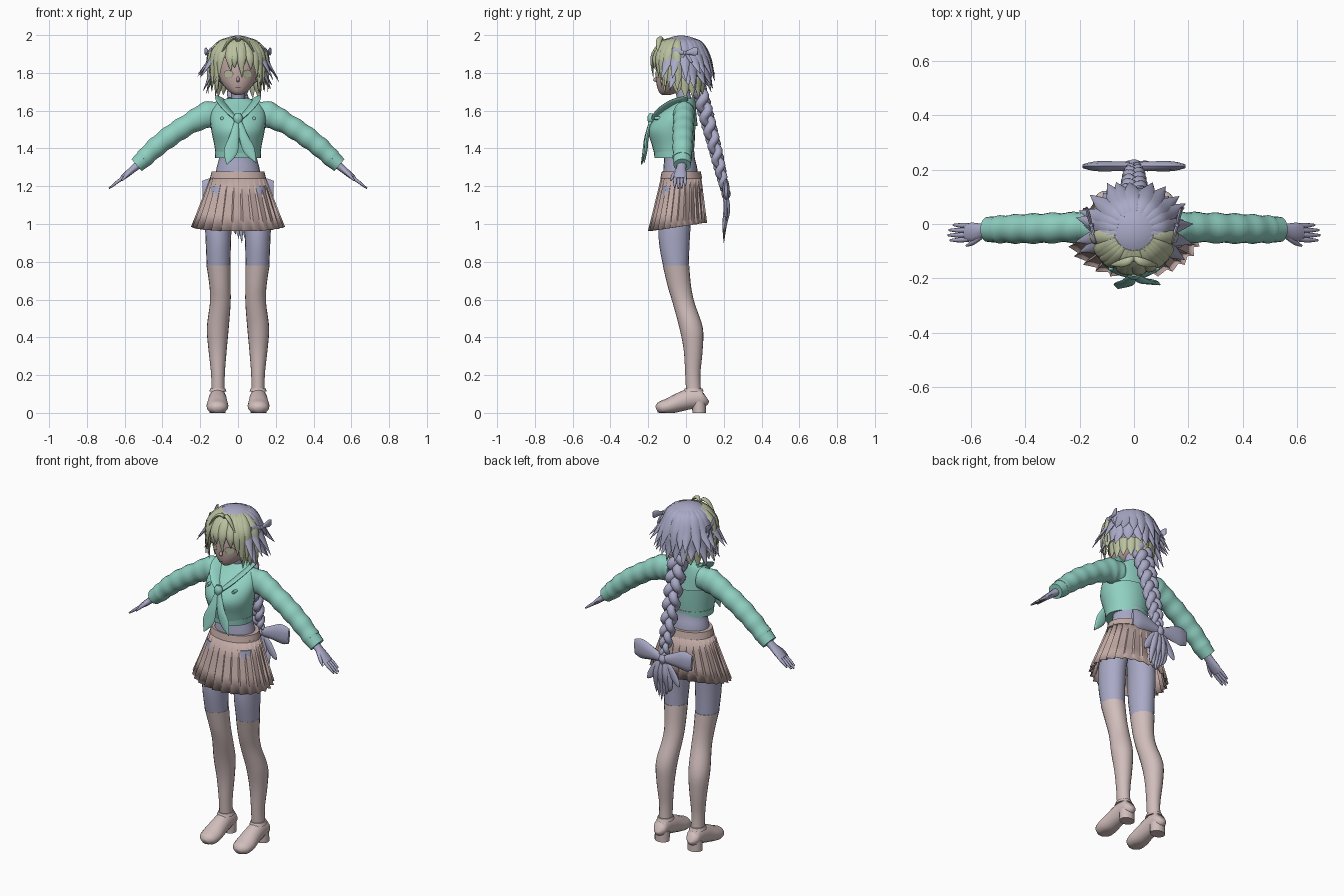
import bpy, bmesh, random
from math import sin, cos, pi, radians, sqrt
from mathutils import Vector

random.seed(4)
if "Cube" in bpy.data.objects:
    bpy.data.objects.remove(bpy.data.objects["Cube"])


def material(name, rgb):
    m = bpy.data.materials.new(name)
    m.use_nodes = True
    col = [(c / 255) ** 2.2 for c in rgb] + [1]
    m.diffuse_color = col
    m.node_tree.nodes["Principled BSDF"].inputs["Base Color"].default_value = col
    return m


LAV = material("lavender", (168, 168, 198))
GREEN = material("pale green", (184, 191, 157))
TEAL = material("teal", (143, 207, 193))
ROSE = material("dusty rose", (192, 168, 163))
PALE = material("pale rose", (207, 188, 186))
DARK = material("grey rose", (128, 112, 118))


def finish(name, bm, *mats, angle=50):
    bmesh.ops.recalc_face_normals(bm, faces=bm.faces)
    me = bpy.data.meshes.new(name)
    bm.to_mesh(me)
    bm.free()
    for m in mats:
        me.materials.append(m)
    me.shade_smooth()
    me.set_sharp_from_angle(angle=radians(angle))
    ob = bpy.data.objects.new(name, me)
    bpy.context.collection.objects.link(ob)
    return ob


def resample(keys, sub):
    """Smooth curve through (x, y, z, width, depth) keys."""
    k = [keys[0]] + list(keys) + [keys[-1]]
    out = []
    for i in range(1, len(k) - 2):
        for j in range(sub):
            t = j / sub
            out.append([0.5 * (2 * b + (c - a) * t + (2 * a - 5 * b + 4 * c - d) * t * t
                        + (3 * b - a - 3 * c + d) * t ** 3)
                        for a, b, c, d in zip(*k[i - 1:i + 3])])
    return out + [list(keys[-1])]


def tube(name, keys, mat, side=(1, 0, 0), n=12, sub=4, level=False, wave=0, floor=False, caps=True):
    """Elliptical section swept along a smooth path; side is the width direction."""
    pts = resample(keys, sub)
    bm = bmesh.new()
    rings = []
    for i, p in enumerate(pts):
        c = Vector(p[:3])
        t = Vector(pts[min(i + 1, len(pts) - 1)][:3]) - Vector(pts[max(i - 1, 0)][:3])
        t = Vector((0, 0, 1)) if level else t.normalized()
        u = Vector(side)
        u = (u - t * u.dot(t)).normalized()
        v = t.cross(u)
        f = 1 + wave * sin(i * 1.35)
        ring = []
        for j in range(n):
            a = 2 * pi * j / n
            q = c + u * max(p[3], .001) * f * cos(a) + v * max(p[4], .001) * f * sin(a)
            if floor:
                q.z = max(q.z, 0)
            ring.append(bm.verts.new(q))
        rings.append(ring)
    for r, s in zip(rings, rings[1:]):
        for j in range(n):
            bm.faces.new((r[j], r[(j + 1) % n], s[(j + 1) % n], s[j]))
    if caps:
        bm.faces.new(rings[0])
        bm.faces.new(rings[-1])
    return finish(name, bm, mat)


def flip(keys, s):
    return [(k[0] * s,) + tuple(k[1:]) for k in keys]


# Torso, neck and blouse
tube("midriff", [(0, -.03, 1.18, .13, .095), (0, -.03, 1.29, .115, .09), (0, -.035, 1.36, .1, .08),
     (0, -.04, 1.46, .11, .08)], LAV, n=24, level=True)
tube("neck", [(0, -.005, 1.58, .045, .045), (0, -.01, 1.66, .036, .038), (0, -.03, 1.75, .038, .04)], LAV, level=True)
tube("blouse", [(0, -.062, 1.35, .116, .1), (0, -.068, 1.42, .126, .113), (0, -.075, 1.5, .142, .124),
     (0, -.052, 1.575, .146, .1), (0, -.018, 1.635, .12, .062), (0, -.003, 1.665, .06, .046)], TEAL, n=28, level=True)
tube("blouse_hem", [(0, -.062, 1.35, .121, .105), (0, -.062, 1.385, .123, .108)], TEAL, n=28, sub=1, level=True)

# Sailor collar: back flap wrapped over the shoulders, and front lapels
bm = bmesh.new()
grid = []
for z, cy, w, d in ((1.52, -.07, .155, .132), (1.575, -.052, .153, .108), (1.635, -.018, .127, .069), (1.67, -.003, .064, .05)):
    grid.append([bm.verts.new((w * cos(a), cy + d * sin(a), z)) for a in (radians(35 + 10 * i) for i in range(12))])
for r, s in zip(grid, grid[1:]):
    for j in range(11):
        bm.faces.new((r[j], r[j + 1], s[j + 1], s[j]))
finish("collar_back", bm, TEAL)
for s, tag in ((1, "left"), (-1, "right")):
    tube(tag + "_lapel", flip([(.085, .01, 1.66, .04, .009), (.085, -.07, 1.64, .038, .009),
         (.05, -.14, 1.595, .03, .009), (.005, -.178, 1.55, .012, .009)], s), TEAL, side=(s, 0, .6))
    tube(tag + "_button", flip([(.085, -.168, 1.56, .009, .009), (.085, -.135, 1.56, .009, .009)], s), TEAL, n=8, sub=1)
tube("tie_knot", [(0, -.18, 1.585, .014, .012), (0, -.185, 1.56, .026, .02), (0, -.185, 1.53, .014, .012)], TEAL)
tube("right_tie_tail", [(-.005, -.185, 1.55, .012, .008), (-.02, -.21, 1.46, .026, .01),
     (-.04, -.222, 1.38, .036, .009), (-.06, -.236, 1.315, .002, .003)], TEAL)
tube("left_tie_tail", [(.005, -.185, 1.55, .012, .008), (.03, -.207, 1.46, .024, .01),
     (.06, -.213, 1.39, .03, .009), (.095, -.222, 1.325, .002, .003)], TEAL)

# Pleated skirt
bm = bmesh.new()
rows = []
PLEATS = 26
for t in (0, .35, .7, 1):
    row = []
    for i in range(PLEATS):
        for frac, push in ((0, .035), (.82, -.035)):
            a = 2 * pi * (i + frac) / PLEATS
            r = 1 + push * (.3 + t)
            bottom = .985 + .022 * sin(a)
            row.append(bm.verts.new(((.143 + .095 * t) * r * cos(a), -.025 - .02 * t + (.105 + .046 * t) * r * sin(a),
                                     1.255 + (bottom - 1.255) * t)))
    rows.append(row)
for r, s in zip(rows, rows[1:]):
    for j in range(len(r)):
        k = (j + 1) % len(r)
        bm.faces.new((r[j], r[k], s[k], s[j]))
skirt = finish("skirt", bm, ROSE, angle=25)
skirt.modifiers.new("cloth", "SOLIDIFY").thickness = .004
tube("waistband", [(0, -.025, 1.24, .149, .111), (0, -.025, 1.278, .14, .103)], ROSE, n=32, sub=1, level=True)

# Limbs
for s, tag in ((1, "left"), (-1, "right")):
    tube(tag + "_thigh", flip([(.08, -.04, 1.2, .075, .085), (.102, -.058, 1.02, .071, .085), (.104, -.062, .9, .067, .081),
         (.103, -.053, .77, .062, .067)], s), LAV, n=20, level=True)
    tube(tag + "_stocking", flip([(.103, -.053, .78, .064, .07), (.095, -.035, .67, .056, .062), (.094, -.012, .58, .055, .058),
         (.107, .027, .45, .058, .062), (.108, .038, .33, .048, .05), (.106, .036, .2, .036, .04),
         (.106, .042, .08, .036, .04)], s), PALE, n=20, level=True)
    tube(tag + "_shoe", flip([(.108, .107, .085, .02, .025), (.108, .09, .078, .04, .047), (.108, .03, .076, .046, .054),
         (.108, -.03, .058, .052, .05), (.109, -.09, .036, .058, .042), (.109, -.135, .026, .048, .034),
         (.109, -.156, .018, .02, .016)], s), PALE, n=16, floor=True)
    tube(tag + "_shoe_heel", flip([(.108, .07, 0, .043, .036), (.108, .068, .06, .043, .038)], s), PALE, n=16, sub=1, level=True)
    tube(tag + "_shoe_collar", flip([(.107, .04, .112, .046, .054), (.107, .04, .13, .04, .046)], s), PALE, n=16, sub=1, level=True)
    tube(tag + "_sleeve", flip([(.09, -.005, 1.585, .05, .06), (.16, -.01, 1.578, .056, .07), (.25, -.013, 1.535, .055, .057),
         (.345, -.016, 1.475, .055, .056), (.43, -.018, 1.41, .053, .053), (.5, -.02, 1.345, .05, .048)], s),
         TEAL, side=(0, 1, 0), n=18, sub=6, wave=.045)
    tube(tag + "_cuff", flip([(.49, -.02, 1.352, .05, .049), (.537, -.02, 1.312, .046, .042)], s), TEAL, side=(0, 1, 0), n=18, sub=1)
    tube(tag + "_palm", flip([(.515, -.022, 1.325, .027, .024), (.55, -.025, 1.295, .026, .019), (.59, -.03, 1.262, .035, .016),
         (.618, -.03, 1.238, .032, .012)], s), LAV, side=(0, 1, 0))
    for i in range(4):
        y, reach = -.056 + .017 * i, (.9, 1, .95, .75)[i]
        tube(f"{tag}_finger_{i + 1}", flip([(.605, y, 1.248, .009, .009), (.605 + .04 * reach, y * 1.05, 1.248 - .03 * reach, .009, .008),
             (.605 + .078 * reach, y * 1.1 + .002, 1.248 - .06 * reach, .004, .004)], s), LAV, side=(0, 1, 0), n=8)
    tube(tag + "_thumb", flip([(.555, -.04, 1.29, .012, .012), (.59, -.067, 1.258, .01, .01), (.615, -.08, 1.23, .004, .004)], s),
         LAV, side=(0, 1, 0), n=8)

# Head and face
tube("face", [(0, -.105, 1.682, .014, .02), (0, -.092, 1.7, .046, .052), (0, -.073, 1.74, .082, .083), (0, -.06, 1.79, .101, .1),
     (0, -.05, 1.86, .106, .106), (0, -.045, 1.93, .09, .09), (0, -.04, 1.975, .04, .04)], ROSE, n=28, level=True)
tube("nose", [(0, -.15, 1.785, .004, .006), (0, -.163, 1.762, .009, .012), (0, -.155, 1.752, .006, .004)], ROSE, n=8, level=True)


def face_plate(name, x0, z0, w, h, mat, lift):
    bm = bmesh.new()
    ring = []
    for i in range(20):
        a = 2 * pi * i / 20
        x, z = x0 + w * cos(a), z0 + h * sin(a)
        r = .1 - max(0, 1.79 - z) * .3
        ring.append(bm.verts.new((x, -.06 - max(0, 1.79 - z) * .25 - r * sqrt(max(0, 1 - (x / r) ** 2)) - lift, z)))
    bm.faces.new(ring)
    finish(name, bm, mat)


for s, tag in ((1, "left"), (-1, "right")):
    face_plate(tag + "_eye_outline", .05 * s, 1.795, .026, .022, DARK, .004)
    face_plate(tag + "_eye", .05 * s, 1.793, .022, .019, GREEN, .007)
face_plate("mouth", 0, 1.722, .014, .002, DARK, .006)

# Hair cap: green at the front, lavender behind
CY = -.025
bm = bmesh.new()
bmesh.ops.create_uvsphere(bm, u_segments=32, v_segments=20, radius=1)
for v in bm.verts:
    v.co = Vector((v.co.x * .152, v.co.y * .154 + CY, v.co.z * .14 + 1.858))
drop = [f for f in bm.faces if f.calc_center_median().z < (1.88 if f.calc_center_median().y < -.09 else 1.75)]
bmesh.ops.delete(bm, geom=drop, context="FACES")
for f in bm.faces:
    c = f.calc_center_median()
    f.material_index = int(c.y < -.115 + .3 * abs(c.x))
finish("hair_cap", bm, LAV, GREEN)


def lock(name, deg, profile, width, mat, bend=0):
    """Pointed lock on the head, profile = (radius, height) pairs from root to tip."""
    keys = []
    for i, (r, z) in enumerate(profile):
        a = radians(deg + bend * i / 3)
        f = (.5, 1, .9, .03)[i]
        keys.append((r * cos(a), CY + r * sin(a), z, width * f, .013 * f))
    a = radians(deg)
    tube(name, keys, mat, side=(-sin(a), cos(a), 0), n=8)


# Back and side spikes, nape locks and fringe
for i in range(15):
    a = -25 + 230 * i / 14
    flare = abs(cos(radians(a)))
    lock(f"back_spike_{i + 1}", a, [(.06, 1.98), (.107, 1.95), (.15, 1.87), (.178 + .04 * flare, random.uniform(1.75, 1.8))],
         .032, LAV, random.uniform(-6, 6))
for i in range(12):
    a = -12 + 204 * i / 11
    lock(f"under_spike_{i + 1}", a, [(.12, 1.9), (.142, 1.86), (.148, 1.79), (.165 + .02 * abs(cos(radians(a))), random.uniform(1.69, 1.74))],
         .03, LAV, random.uniform(-8, 8))
for i in range(11):
    lock(f"nape_lock_{i + 1}", -10 + 20 * i, [(.1, 1.82), (.115, 1.78), (.115, 1.73), (.122, random.uniform(1.66, 1.69))], .028, GREEN)
for i in range(15):
    a = -165 + 150 * i / 14
    side = abs(cos(radians(a)))
    tip = 1.775 if i == 7 else 1.815 - .12 * max(0, side - .3) / .7 + random.uniform(-.012, .012)
    lock(f"fringe_lock_{i + 1}", a, [(.07, 1.978), (.11, 1.95), (.153, 1.88), (.15 + .01 * side, tip)], .026, GREEN, random.uniform(-9, 9))
for s, tag in ((1, "left"), (-1, "right")):
    for j in range(3):
        lock(f"{tag}_cheek_lock_{j + 1}", -90 + s * (52 + 15 * j), [(.13, 1.9), (.146, 1.85), (.146, 1.78), (.14 + .012 * j, 1.69 + .012 * j)], .026, GREEN)
    tube(tag + "_parting_curl", flip([(0, -.125, 1.965, .008, .008), (.018, -.135, 1.985, .014, .008), (.05, -.145, 1.965, .014, .008),
         (.085, -.15, 1.91, .003, .003)], s), GREEN, side=(0, 1, 0), n=8)


# Bows
def bow(name, centre, axis, size):
    c, ax, up = Vector(centre), Vector(axis), Vector((0, 0, 1))

    def part(label, rows):
        tube(f"{name}_{label}", [tuple(c + ax * x * size + up * z * size) + (w * size, d * size) for x, z, w, d in rows],
             LAV, side=(ax * .25 + up) if "loop" in label else ax, n=10)
    for s, tag in ((1, "first"), (-1, "second")):
        part(tag + "_loop", [(0, 0, .1, .08), (s * .35, .06, .2, .1), (s * .75, .12, .31, .1), (s, .12, .24, .04)])
        part(tag + "_tail", [(0, 0, .05, .04), (s * .22, -.25, .12, .05), (s * .45, -.6, .11, .04), (s * .55, -.75, .02, .02)])
    part("knot", [(0, .15, .08, .08), (0, 0, .14, .14), (0, -.15, .08, .08)])


bow("braid_bow", (0, .212, 1.16), (1, 0, 0), .188)
bow("left_hair_bow", (.157, -.005, 1.905), (.25, .97, 0), .07)
bow("right_hair_bow", (-.157, -.005, 1.905), (-.25, .97, 0), .07)

# Three-strand braid and its loose end
spine = resample([(0, .055, 1.76, .036, .03), (0, .095, 1.62, .035, .03), (0, .138, 1.46, .031, .027),
                  (0, .178, 1.3, .026, .023), (0, .205, 1.18, .017, .016)], 14)
for k in range(3):
    path = []
    for i, (x, y, z, w, d) in enumerate(spine):
        a = 2 * pi * (3 * i / len(spine) + k / 3)
        path.append((x + w * .85 * sin(a), y + d * .65 * sin(2 * a), z, w * .8, d * .85))
    tube(f"braid_strand_{k + 1}", path, LAV, n=10, sub=1)
for i in range(6):
    x = -.04 + .018 * i
    tube(f"braid_end_{i + 1}", [(x * .2, .207, 1.17, .012, .012), (x * .8, .212 + .008 * (i % 2), 1.08, .02, .014),
         (x, .205, 1.0, .016, .012), (x * .9 + .008, .2, .9 + .022 * abs(i - 3), .001, .001)], LAV, n=8)
